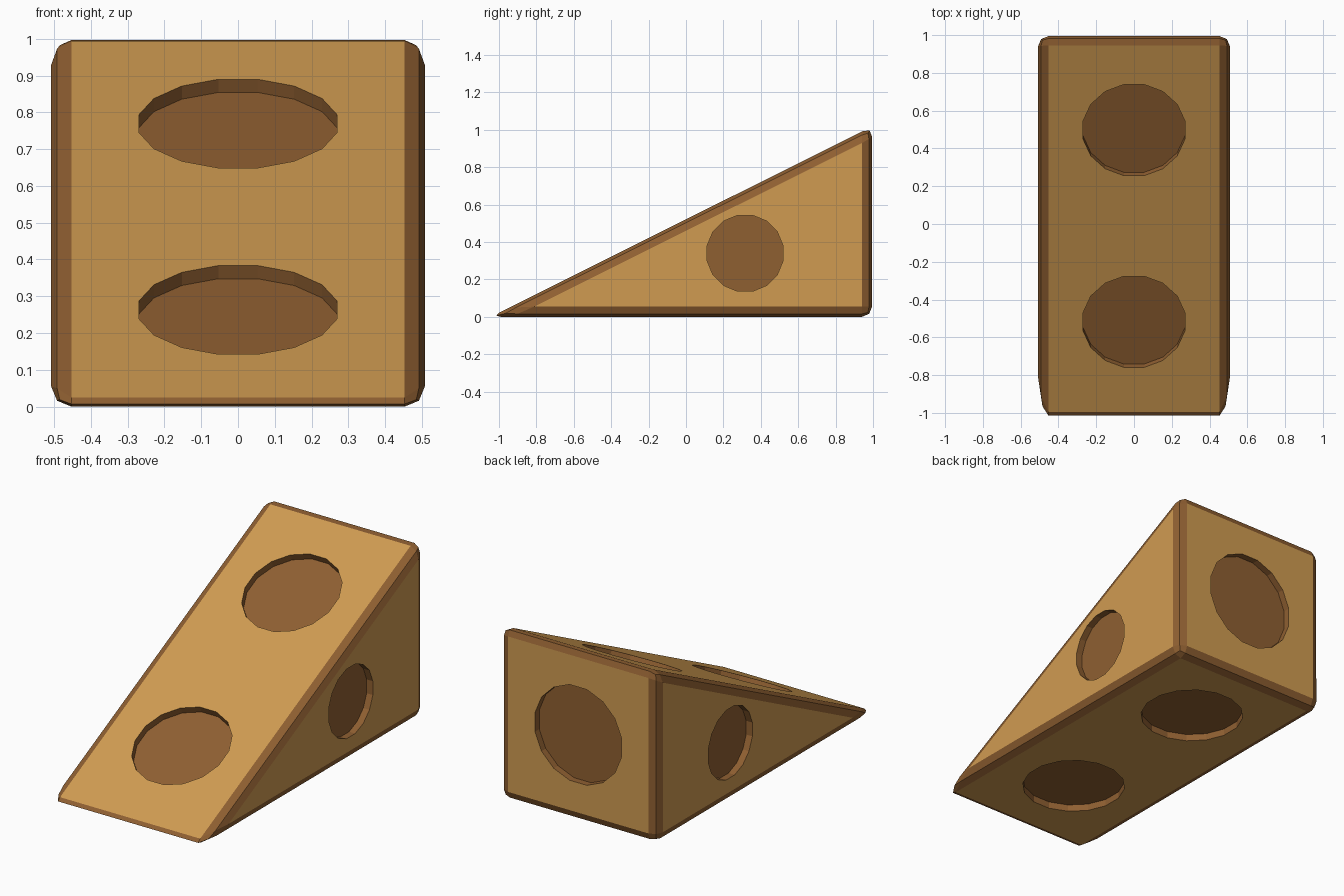
import bpy, bmesh, math
from mathutils import Matrix, Vector

if "Cube" in bpy.data.objects:
    bpy.data.objects.remove(bpy.data.objects["Cube"])

HALF_W, FRONT, BACK, HEIGHT = 0.508, -1.045, 0.995, 1.018
BEVEL, DEPTH = 0.055, 0.04


def material(name, color):
    mat = bpy.data.materials.new(name)
    mat.use_nodes = True
    mat.diffuse_color = color
    bsdf = next(n for n in mat.node_tree.nodes if n.type == 'BSDF_PRINCIPLED')
    bsdf.inputs["Base Color"].default_value = color
    return mat


mats = [material("light wood", (0.63, 0.33, 0.083, 1)),
        material("dark wood", (0.275, 0.115, 0.031, 1))]


def make_object(name, bm):
    bmesh.ops.recalc_face_normals(bm, faces=bm.faces)
    mesh = bpy.data.meshes.new(name)
    bm.to_mesh(mesh)
    bm.free()
    for mat in mats:
        mesh.materials.append(mat)
    obj = bpy.data.objects.new(name, mesh)
    bpy.context.collection.objects.link(obj)
    return obj


# Wedge body: extruded triangle with dark rounded edges
bm = bmesh.new()
profile = [(FRONT, 0), (BACK, 0), (BACK, HEIGHT)]
side = bm.faces.new([bm.verts.new((-HALF_W, y, z)) for y, z in profile])
ext = bmesh.ops.extrude_face_region(bm, geom=[side])
moved = [v for v in ext["geom"] if isinstance(v, bmesh.types.BMVert)]
bmesh.ops.translate(bm, vec=(2 * HALF_W, 0, 0), verts=moved)
if side.is_valid and len(bm.faces) > 5:
    bm.faces.remove(side)
bmesh.ops.recalc_face_normals(bm, faces=bm.faces)
bmesh.ops.bevel(bm, geom=bm.edges[:], offset=BEVEL, offset_type='OFFSET',
                segments=2, profile=0.5, affect='EDGES', material=1)
wedge = make_object("wedge_block", bm)

# Shallow round recesses on every face: centre, outward normal, radius
slope = HEIGHT / (BACK - FRONT)
recesses = [((0, BACK, HEIGHT / 2), (0, 1, 0), 0.285)]
for y in (-0.518, 0.497):
    recesses.append(((0, y, slope * (y - FRONT)), (0, -slope, 1), 0.275))
    recesses.append(((0, y, 0), (0, 0, -1), 0.282))
for s in (-1, 1):
    recesses.append(((s * HALF_W, 0.316, 0.34), (s, 0, 0), 0.207))

bm = bmesh.new()
for centre, normal, radius in recesses:
    turn = Vector(normal).to_track_quat('Z', 'Y').to_matrix().to_4x4()
    spin = Matrix.Rotation(math.pi / 16, 4, 'Z')
    bmesh.ops.create_cone(bm, cap_ends=True, segments=16, radius1=radius,
                          radius2=radius, depth=2 * DEPTH,
                          matrix=Matrix.Translation(centre) @ turn @ spin)
for face in bm.faces:
    face.material_index = 1
cutter = make_object("recess_cutter", bm)
cutter.hide_render = True

# Cut the recesses and keep the finished mesh
cut = wedge.modifiers.new("recesses", 'BOOLEAN')
cut.operation, cut.solver, cut.object = 'DIFFERENCE', 'EXACT', cutter
depsgraph = bpy.context.evaluated_depsgraph_get()
finished = bpy.data.meshes.new_from_object(wedge.evaluated_get(depsgraph))
wedge.modifiers.clear()
wedge.data = finished
bpy.data.objects.remove(cutter)
